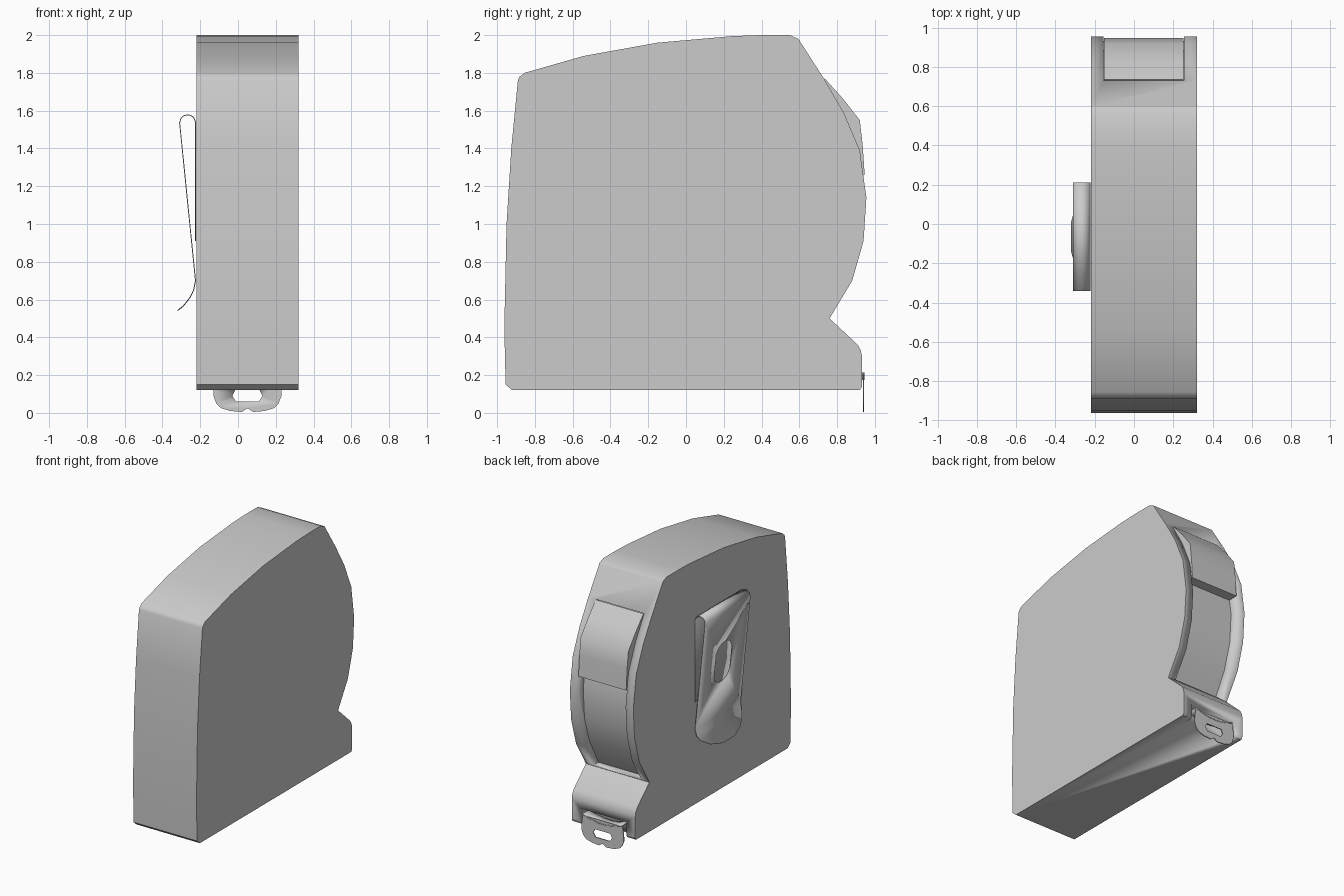
import bpy, bmesh, math
from mathutils import Vector

if "Cube" in bpy.data.objects:
    bpy.data.objects.remove(bpy.data.objects["Cube"])


def finish(name, bm, angle=30):
    bmesh.ops.recalc_face_normals(bm, faces=bm.faces)
    me = bpy.data.meshes.new(name)
    bm.to_mesh(me)
    bm.free()
    ob = bpy.data.objects.new(name, me)
    bpy.context.collection.objects.link(ob)
    bpy.ops.object.select_all(action='DESELECT')
    ob.select_set(True)
    bpy.context.view_layer.objects.active = ob
    bpy.ops.object.shade_smooth_by_angle(angle=math.radians(angle))
    return ob


def prism(name, pts, a, b, axis='x', angle=30):
    """Extrude a (y,z) profile along x, or an (x,z) profile along y."""
    bm = bmesh.new()
    place = (lambda p: (a, p[0], p[1])) if axis == 'x' else (lambda p: (p[0], a, p[1]))
    face = bm.faces.new([bm.verts.new(place(p)) for p in pts])
    new = bmesh.ops.extrude_face_region(bm, geom=[face])['geom']
    move = Vector((b - a, 0, 0)) if axis == 'x' else Vector((0, b - a, 0))
    bmesh.ops.translate(bm, verts=[v for v in new if isinstance(v, bmesh.types.BMVert)], vec=move)
    return finish(name, bm, angle)


def sheet(name, rows, thickness):
    """Thin strip from rows of points, with thickness."""
    bm = bmesh.new()
    grid = [[bm.verts.new(p) for p in r] for r in rows]
    for r, s in zip(grid, grid[1:]):
        for i in range(len(r) - 1):
            bm.faces.new((r[i], r[i + 1], s[i + 1], s[i]))
    ob = finish(name, bm, 50)
    m = ob.modifiers.new('thickness', 'SOLIDIFY')
    m.thickness, m.offset = thickness, 0
    bpy.ops.object.modifier_apply(modifier=m.name)
    return ob


def cut(ob, cutter):
    m = ob.modifiers.new('cut', 'BOOLEAN')
    m.operation, m.object, m.solver = 'DIFFERENCE', cutter, 'EXACT'
    bpy.context.view_layer.objects.active = ob
    bpy.ops.object.modifier_apply(modifier=m.name)
    bpy.data.objects.remove(cutter)


X0, X1 = -0.22, 0.32      # case sides
C0, C1 = -0.155, 0.255    # channel sides

# Case
arc = [(.73, 1.77), (.835, 1.59), (.92, 1.39), (.955, 1.14), (.94, .91), (.88, .70), (.76, .50)]
profile = [(-.92, .12), (-.955, .15), (-.962, .45), (-.95, 1.0), (-.925, 1.4), (-.89, 1.76),
           (-.88, 1.78), (-.855, 1.80), (-.54, 1.89), (-.15, 1.96), (.25, 1.995), (.40, 2.0),
           (.55, 2.0), (.595, 1.98)] + arc + [(.91, .36), (.925, .33), (.932, .30), (.932, .14), (.92, .12)]
case = prism('case', profile, X0, X1)

# Recessed channel down the back edge
floor = [(.69, 1.75), (.77, 1.57), (.85, 1.37), (.885, 1.14), (.87, .91), (.81, .71), (.70, .505)]
cut(case, prism('channel_cutter', [(.73, 1.77)] + floor + [(1.1, .505), (1.1, 1.77)], C0, C1))

# Blade mouth
cut(case, prism('mouth_cutter', [(.86, .10), (.86, .24), (1.0, .24), (1.0, .10)], -.145, .245))
bpy.ops.object.shade_smooth_by_angle(angle=math.radians(30))

# Lock button
prism('lock_button', [(.70, 1.74), (.735, 1.77), (.83, 1.665), (.92, 1.55), (.935, 1.42), (.946, 1.26),
                      (.86, 1.26), (.80, 1.5)], C0 + .002, C1 - .002, angle=40)

# Tape end, curved across its width
sheet('tape_blade', [[(.05 + .17 * t, y, .175 + .035 * t * t) for t in (-1, -.6, -.2, .2, .6, 1)]
                     for y in (.84, .945)], .006)

# End hook with slot
half = [(.03, .005), (.09, .01), (.14, .025), (.165, .05), (.18, .09), (.18, .12), (.17, .20)]
outline = [(.05, .025)] + [(.05 + x, z) for x, z in half] + [(.05 - x, z) for x, z in reversed(half)]
hook = prism('end_hook', outline, .936, .943, 'y')
slot = [(-.03, .09), (-.01, .06), (.11, .06), (.13, .09), (.115, .12), (-.015, .12)]
cut(hook, prism('hook_cutter', slot, .8, 1.1, 'y'))

# Belt clip: bent strip with rounded tip
MID = -.065
path = [(-.225, .91, .275), (-.225, 1.54, .275), (-.235, 1.565, .275), (-.252, 1.575, .275), (-.268, 1.578, .275),
        (-.288, 1.573, .275), (-.302, 1.56, .275), (-.309, 1.535, .275), (-.225, .70, .275),
        (-.235, .65, .272), (-.255, .61, .25), (-.29, .565, .18), (-.32, .542, .07)]
clip = sheet('belt_clip', [[(x, MID - w, z), (x, MID + w, z)] for x, z, w in path], .005)

# Oval hole in the outer leg of the clip
oval = []
for i in range(12):
    a = math.radians(15 + 30 * i)
    oval.append((MID + .10 * math.cos(a), 1.13 + (.07 if math.sin(a) > 0 else -.07) + .09 * math.sin(a)))
cut(clip, prism('clip_cutter', oval, -.40, -.24))
bpy.ops.object.shade_smooth_by_angle(angle=math.radians(50))
